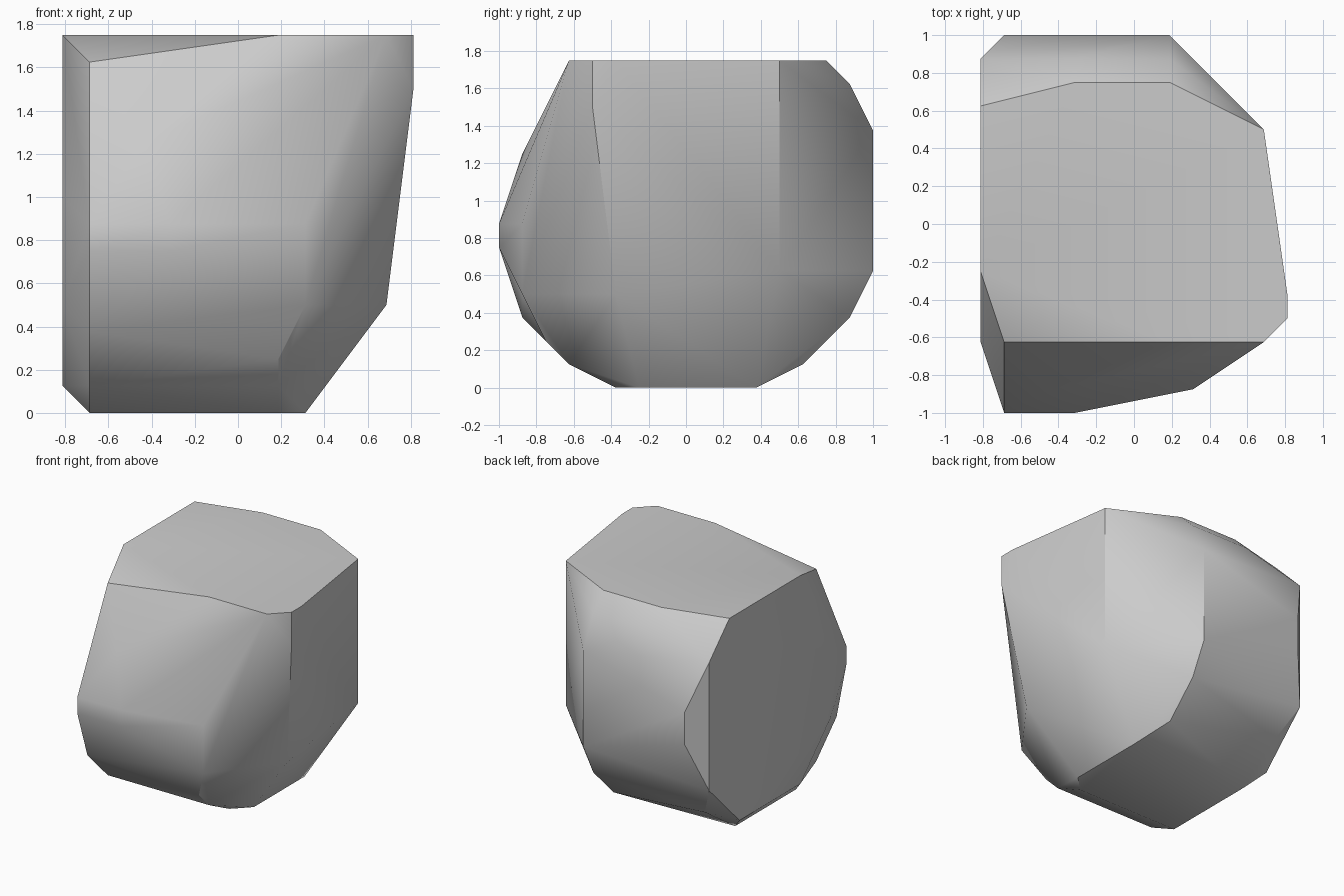
import bpy
import bmesh
import math

default_cube = bpy.data.objects.get("Cube")
if default_cube:
    bpy.data.objects.remove(default_cube, do_unlink=True)


def make_material(name, colour):
    material = bpy.data.materials.new(name)
    material.use_nodes = True
    material.diffuse_color = colour
    material.node_tree.nodes["Principled BSDF"].inputs["Base Color"].default_value = colour
    return material


# Corner profiles across the stone: x in sixteenths, (y, z) in eighths
far_side_cap = (-13, [(-2, 14), (5, 14), (7, 12), (7, 4), (4, 1), (-2, 1), (-5, 4), (-5, 8)])
rounded_end = (-11, [(-5, 13), (-8, 7), (-8, 6), (-7, 3), (-5, 1), (-3, 0),
                     (3, 0), (6, 2), (8, 7), (8, 9)])
front_bulge = (-7, [(-7, 10)])
middle_rim = (-5, [(-8, 7), (-8, 6), (6, 14), (7, 13)])
broad_belly = (3, [(-5, 14), (6, 14), (7, 13), (8, 11), (8, 5), (7, 3),
                   (5, 1), (-3, 0), (-5, 1), (-6, 2)])
base_corner = (5, [(-7, 7), (-7, 4), (3, 0), (-2, 0)])
sloped_side = (11, [(-5, 14), (4, 14), (4, 5), (-3, 4)])
top_corner = (13, [(-4, 14), (-4, 12), (-3, 14)])
profiles = [far_side_cap, rounded_end, front_bulge, middle_rim,
            broad_belly, base_corner, sloped_side, top_corner]


def build_stone(name, sections, material):
    bm = bmesh.new()
    for x, corners in sections:
        for y, z in corners:
            bm.verts.new((x / 16, y / 8, z / 8))

    # Wrap the profiles in one convex skin and drop unused corners
    bmesh.ops.convex_hull(bm, input=bm.verts[:], use_existing_faces=False)
    loose = [v for v in bm.verts if not v.link_faces]
    bmesh.ops.delete(bm, geom=loose, context='VERTS')

    # Merge triangles lying on the same flat facet
    bmesh.ops.dissolve_limit(bm, angle_limit=math.radians(0.5),
                             verts=bm.verts[:], edges=bm.edges[:])
    bmesh.ops.recalc_face_normals(bm, faces=bm.faces[:])

    mesh = bpy.data.meshes.new(name)
    bm.to_mesh(mesh)
    bm.free()
    mesh.materials.append(material)
    stone = bpy.data.objects.new(name, mesh)
    bpy.context.collection.objects.link(stone)
    return stone


# Single faceted boulder with softened shallow edges
stone_grey = make_material("stone_grey", (0.6, 0.6, 0.6, 1.0))
boulder = build_stone("boulder", profiles, stone_grey)
bpy.ops.object.select_all(action='DESELECT')
boulder.select_set(True)
bpy.context.view_layer.objects.active = boulder
bpy.ops.object.shade_smooth_by_angle(angle=math.radians(35))
